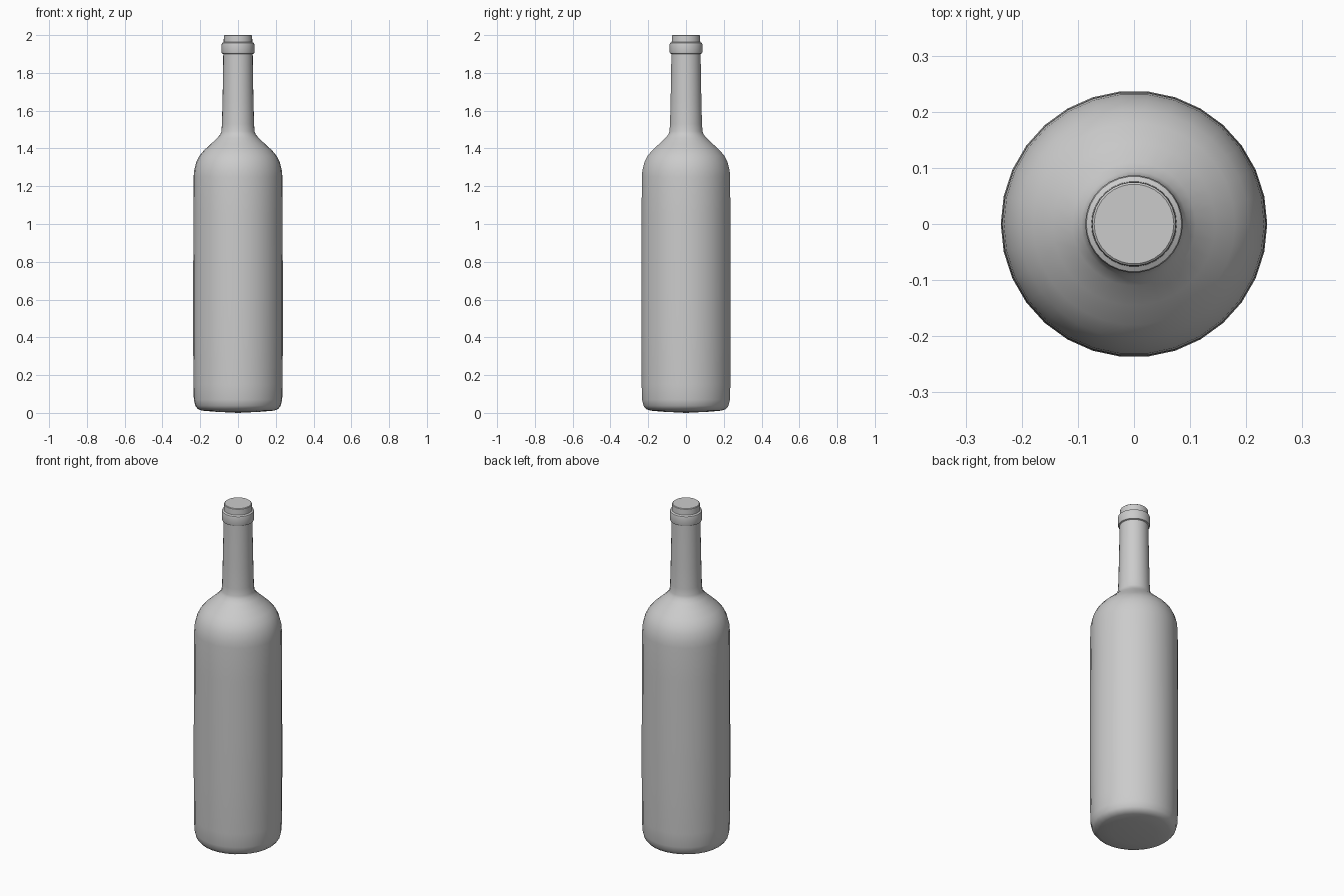
import bpy, bmesh, math

if "Cube" in bpy.data.objects:
    bpy.data.objects.remove(bpy.data.objects["Cube"])

SIDES = 30


def lathe(name, profile):
    """Revolve (radius, z) points around z; radius 0 closes to a pole."""
    bm = bmesh.new()
    rings = []
    for r, z in profile:
        if r == 0:
            rings.append([bm.verts.new((0, 0, z))])
        else:
            rings.append([bm.verts.new((r * math.cos(2 * math.pi * i / SIDES),
                                        r * math.sin(2 * math.pi * i / SIDES), z))
                          for i in range(SIDES)])
    for a, b in zip(rings, rings[1:]):
        for i in range(SIDES):
            j = (i + 1) % SIDES
            if len(a) == 1:
                bm.faces.new((a[0], b[j], b[i]))
            elif len(b) == 1:
                bm.faces.new((a[i], a[j], b[0]))
            else:
                bm.faces.new((a[i], a[j], b[j], b[i]))
    bmesh.ops.recalc_face_normals(bm, faces=bm.faces)
    mesh = bpy.data.meshes.new(name)
    bm.to_mesh(mesh)
    bm.free()
    obj = bpy.data.objects.new(name, mesh)
    bpy.context.collection.objects.link(obj)
    bpy.ops.object.select_all(action='DESELECT')
    obj.select_set(True)
    bpy.context.view_layer.objects.active = obj
    bpy.ops.object.shade_smooth_by_angle(angle=math.radians(40))
    return obj


# Whole bottle: slightly domed base, body, shoulder, neck, lip ring, closed mouth
lathe("bottle", [
    # base and lower corner
    (0, 0.0), (0.12, 0.006), (0.19, 0.012), (0.212, 0.02), (0.226, 0.037), (0.234, 0.07),
    # body, barely bulging
    (0.236, 0.15), (0.2375, 0.4), (0.2375, 0.65), (0.236, 1.05), (0.235, 1.25),
    # shoulder
    (0.232, 1.285), (0.222, 1.325), (0.205, 1.36), (0.18, 1.39),
    (0.145, 1.422), (0.11, 1.455), (0.094, 1.474), (0.088, 1.49),
    # neck
    (0.085, 1.53), (0.082, 1.65), (0.079, 1.8), (0.078, 1.9),
    # lip ring
    (0.085, 1.903), (0.087, 1.91), (0.087, 1.95), (0.085, 1.958), (0.076, 1.963),
    # mouth
    (0.075, 1.99), (0.0745, 1.997), (0.071, 2.0), (0, 2.0),
])
